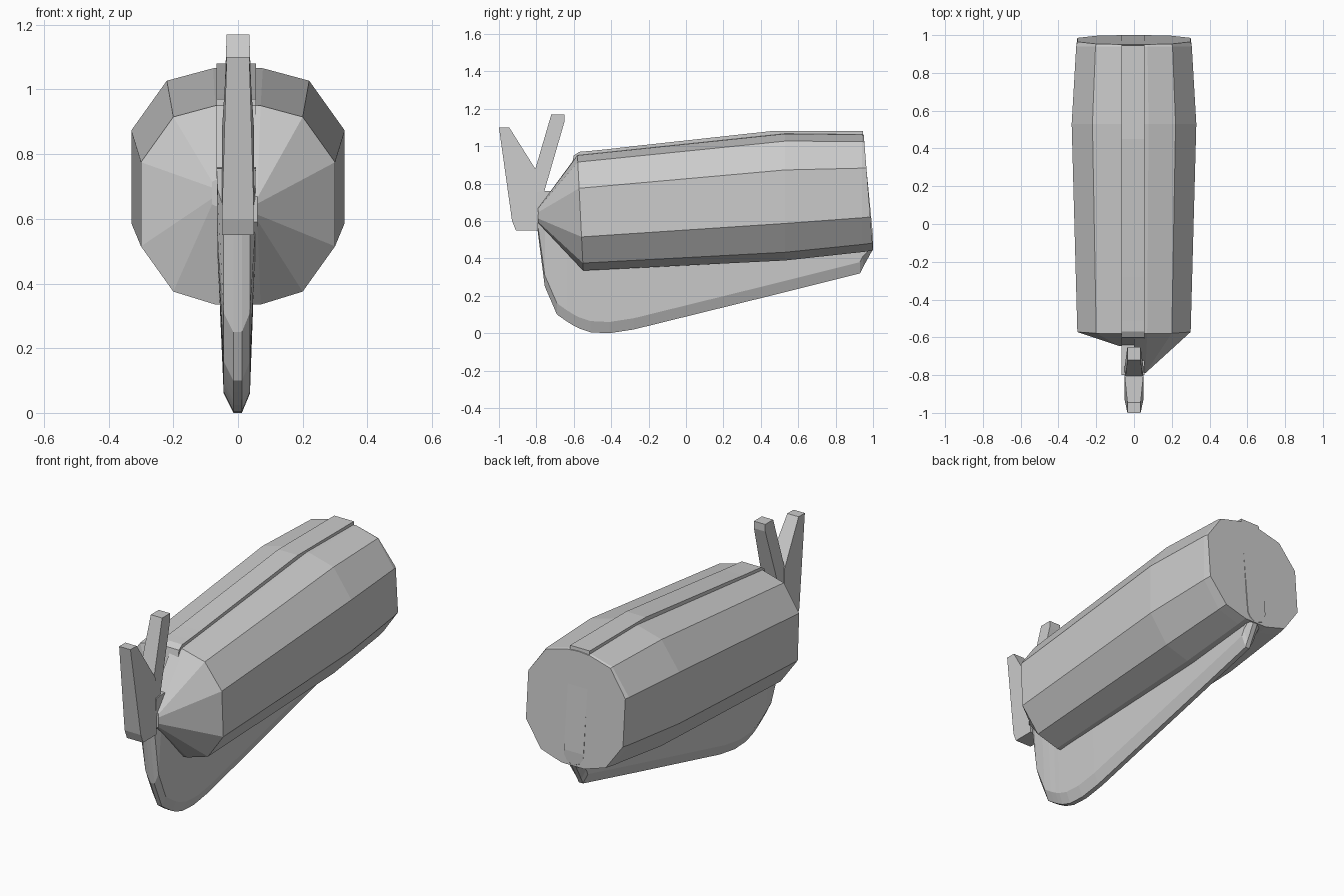
import bpy, bmesh

if "Cube" in bpy.data.objects:
    bpy.data.objects.remove(bpy.data.objects["Cube"])


def make_object(name, bm):
    bmesh.ops.recalc_face_normals(bm, faces=bm.faces)
    mesh = bpy.data.meshes.new(name)
    bm.to_mesh(mesh)
    bm.free()
    obj = bpy.data.objects.new(name, mesh)
    bpy.context.collection.objects.link(obj)
    return obj


def loft(name, rings):
    """Skin a list of equal-length closed rings and cap both ends."""
    bm = bmesh.new()
    loops = [[bm.verts.new(p) for p in ring] for ring in rings]
    n = len(loops[0])
    for a, b in zip(loops, loops[1:]):
        for i in range(n):
            j = (i + 1) % n
            bm.faces.new((a[i], a[j], b[j], b[i]))
    bm.faces.new(loops[0])
    bm.faces.new(loops[-1])
    return make_object(name, bm)


# Barrel body: two half shells meeting on the centre, with different nose depths
HALF = [(0, .31), (.07, .305), (.20, .27), (.30, .13),
        (.30, -.13), (.20, -.27), (.07, -.31), (0, -.31)]


def body_ring(side, y, zc, s, lean=0.0):
    return [(side * x * s, y - lean * z, zc + z * s) for x, z in HALF]


def body_half(name, side, nose_x, nose_y, nose_z):
    nose = [(side * min(x, nose_x), nose_y, nose_z + z * .13) for x, z in HALF]
    loft(name, [nose,
                body_ring(side, -.565, .645, 1.0, .05),
                body_ring(side, .53, .73, 1.10),
                body_ring(side, .94, .75, 1.02),
                body_ring(side, .975, .752, 1.0, .08)])


body_half("body_right", 1, .06, -.79, .63)
body_half("body_left", -1, .08, -.645, .68)

# Keel: y, bottom z, top z for each station, with a narrow rounded bottom edge
STATIONS = [(-.80, .60, .755), (-.755, .25, .76), (-.69, .10, .76), (-.64, .065, .76),
            (-.60, .04, .95), (-.57, .025, .97), (-.51, .005, .975), (-.41, 0, .985),
            (-.28, .02, 1.0), (.45, .20, 1.08), (.93, .32, 1.08),
            (.945, .35, 1.08), (1.0, .45, .52)]


def keel_ring(y, zb, zt):
    h = zt - zb
    right = [(.012, zb), (.037, zb + min(.06, .2 * h)),
             (.053, zb + min(.5, .6 * h)), (.055, zt)]
    left = [(-x * 1.2, z) for x, z in reversed(right)]
    return [(x, y, z) for x, z in right + left]


loft("keel", [keel_ring(*s) for s in STATIONS])


# Upright prongs: side outline points are y, z, half width
def prong(name, outline):
    loft(name, [[(s * w, y, z) for y, z, w in outline] for s in (-1, 1)])


prong("front_prong", [(-1.0, 1.10, .035), (-.945, 1.10, .035), (-.80, .87, .05),
                      (-.79, .55, .05), (-.91, .55, .05), (-.93, .60, .05)])
prong("rear_prong", [(-.72, 1.17, .035), (-.65, 1.17, .035), (-.65, 1.13, .035),
                     (-.76, .75, .05), (-.80, .70, .05), (-.805, .88, .045)])
